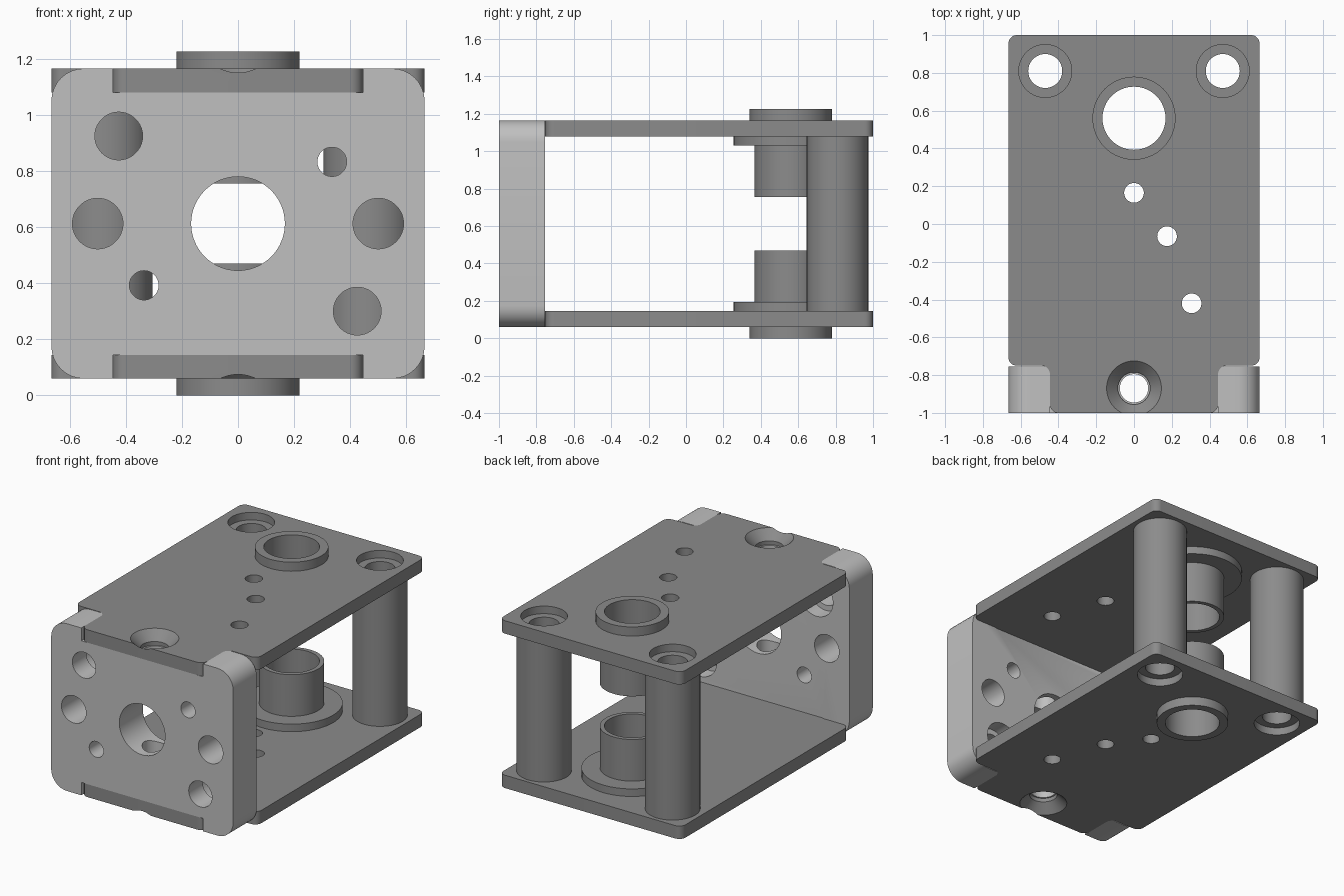
import bpy, bmesh
from math import radians
from mathutils import Matrix, Vector

cube = bpy.data.objects.get("Cube")
if cube:
    bpy.data.objects.remove(cube, do_unlink=True)

MID = 0.6125          # height of the mirror plane
TOP, UNDER = 1.165, 1.08
ALONG_Y = Matrix.Rotation(radians(90), 4, 'X')


def material(name, v):
    m = bpy.data.materials.new(name)
    m.use_nodes = True
    m.diffuse_color = (v, v, v, 1)
    m.node_tree.nodes["Principled BSDF"].inputs["Base Color"].default_value = (v, v, v, 1)
    return m


DARK = material("dark grey metal", 0.26)
LIGHT = material("light grey metal", 0.53)


def finish(bm, name, mat):
    bmesh.ops.recalc_face_normals(bm, faces=bm.faces[:])
    me = bpy.data.meshes.new(name)
    bm.to_mesh(me)
    bm.free()
    me.materials.append(mat)
    ob = bpy.data.objects.new(name, me)
    bpy.context.collection.objects.link(ob)
    return ob


def prism(name, points, radius, low, high, mat):
    """Outline with rounded corners, extruded along z."""
    bm = bmesh.new()
    bm.faces.new([bm.verts.new((x, y, low)) for x, y in points])
    bmesh.ops.bevel(bm, geom=bm.verts[:], offset=radius, segments=8,
                    profile=0.5, affect='VERTICES')
    ext = bmesh.ops.extrude_face_region(bm, geom=bm.faces[:])
    verts = [e for e in ext["geom"] if isinstance(e, bmesh.types.BMVert)]
    bmesh.ops.translate(bm, verts=verts, vec=(0, 0, high - low))
    return finish(bm, name, mat)


def cutter(centre, r1, depth, r2=None, turn=Matrix()):
    bm = bmesh.new()
    bmesh.ops.create_cone(bm, cap_ends=True, segments=64, radius1=r1,
                          radius2=r1 if r2 is None else r2, depth=depth,
                          matrix=Matrix.Translation(centre) @ turn)
    return finish(bm, "cutter", DARK)


def lathe(name, profile, x, y, mat):
    """Hollow turned part from a closed (radius, z) profile."""
    bm = bmesh.new()
    verts = [bm.verts.new((x + r, y, z)) for r, z in profile]
    edges = [bm.edges.new((a, b)) for a, b in zip(verts, verts[1:] + verts[:1])]
    bmesh.ops.spin(bm, geom=verts + edges, cent=(x, y, 0), axis=(0, 0, 1),
                   angle=radians(360), steps=64, use_merge=True)
    bmesh.ops.remove_doubles(bm, verts=bm.verts[:], dist=0.0001)
    return finish(bm, name, mat)


def cut(ob, cutters):
    for c in cutters:
        mod = ob.modifiers.new("cut", 'BOOLEAN')
        mod.operation, mod.solver, mod.object = 'DIFFERENCE', 'EXACT', c
    deps = bpy.context.evaluated_depsgraph_get()
    me = bpy.data.meshes.new_from_object(ob.evaluated_get(deps))
    ob.modifiers.clear()
    ob.data = me
    for c in cutters:
        bpy.data.objects.remove(c, do_unlink=True)


def mirrored(ob, name):
    """Copy flipped across the middle height."""
    me = ob.data.copy()
    me.transform(Matrix.Translation((0, 0, 2 * MID)) @ Matrix.Scale(-1, 4, Vector((0, 0, 1))))
    me.flip_normals()
    copy = bpy.data.objects.new(name, me)
    bpy.context.collection.objects.link(copy)
    return copy


def tongue_outline(front):
    half = [(0.445, front), (0.445, -0.75), (0.665, -0.75), (0.665, 1)]
    return half + [(-x, y) for x, y in reversed(half)]


# Upper plate with its tongue, bolt holes, counterbores and countersink
plate = prism("upper_plate", tongue_outline(-1), 0.045, UNDER, TOP, DARK)
holes = [cutter((x, y, 1.12), 0.052, 0.4)
         for x, y in ((0, 0.165), (0.175, -0.065), (0.305, -0.42))]
for x in (-0.47, 0.47):
    holes += [cutter((x, 0.81, 1.12), 0.09, 0.4),
              cutter((x, 0.81, TOP), 0.14, 0.1)]
holes += [cutter((0, 0.56, 1.12), 0.22, 0.4),
          cutter((0, -0.87, 1.12), 0.085, 0.4),
          cutter((0, -0.87, TOP - 0.02), 0.085, 0.08, r2=0.165)]
cut(plate, holes)

# Flanged bushing through the plate
bushing = lathe("upper_bushing",
                [(0.167, 0.755), (0.195, 0.755), (0.195, 1.03), (0.305, 1.03),
                 (0.305, UNDER), (0.22, UNDER), (0.22, 1.225), (0.167, 1.225)],
                0, 0.56, DARK)

parts = [plate, bushing, mirrored(plate, "lower_plate"), mirrored(bushing, "lower_bushing")]

# Rear spacer posts
low = 2 * MID - UNDER
for side, x in (("left", 0.47), ("right", -0.47)):
    parts.append(lathe(side + "_post",
                       [(0.09, low), (0.165, low), (0.165, UNDER), (0.09, UNDER)],
                       x, 0.81, DARK))

# Front block with rounded long edges
bottom = 2 * MID - TOP
block = prism("front_block", [(-0.665, bottom), (0.665, bottom), (0.665, TOP), (-0.665, TOP)],
              0.115, 0.755, 1, LIGHT)
block.data.transform(ALONG_Y)

# Slots for the plate tongues
slot = prism("cutter", tongue_outline(-1.2), 0.045, UNDER, 1.3, DARK)
tools = [slot, mirrored(slot, "cutter"), cutter((0, -0.87, MID), 0.075, 2)]

# Holes through the block, repeated by half-turn symmetry
tools.append(cutter((0, -0.88, MID), 0.167, 0.6, turn=ALONG_Y))
for s in (-1, 1):
    for x, dz, r in ((0.5, 0, 0.09), (-0.425, 0.312, 0.085), (0.335, 0.22, 0.052)):
        tools.append(cutter((s * x, -0.88, MID + s * dz), r, 0.6, turn=ALONG_Y))
    tools.append(cutter((s * -0.425, -0.755, MID + s * 0.312), 0.12, 0.2, turn=ALONG_Y))
cut(block, tools)
parts.append(block)

# Smooth shading on the round surfaces, crisp edges elsewhere
bpy.ops.object.select_all(action='DESELECT')
for ob in parts:
    ob.select_set(True)
bpy.context.view_layer.objects.active = block
bpy.ops.object.shade_smooth_by_angle(angle=radians(30))
